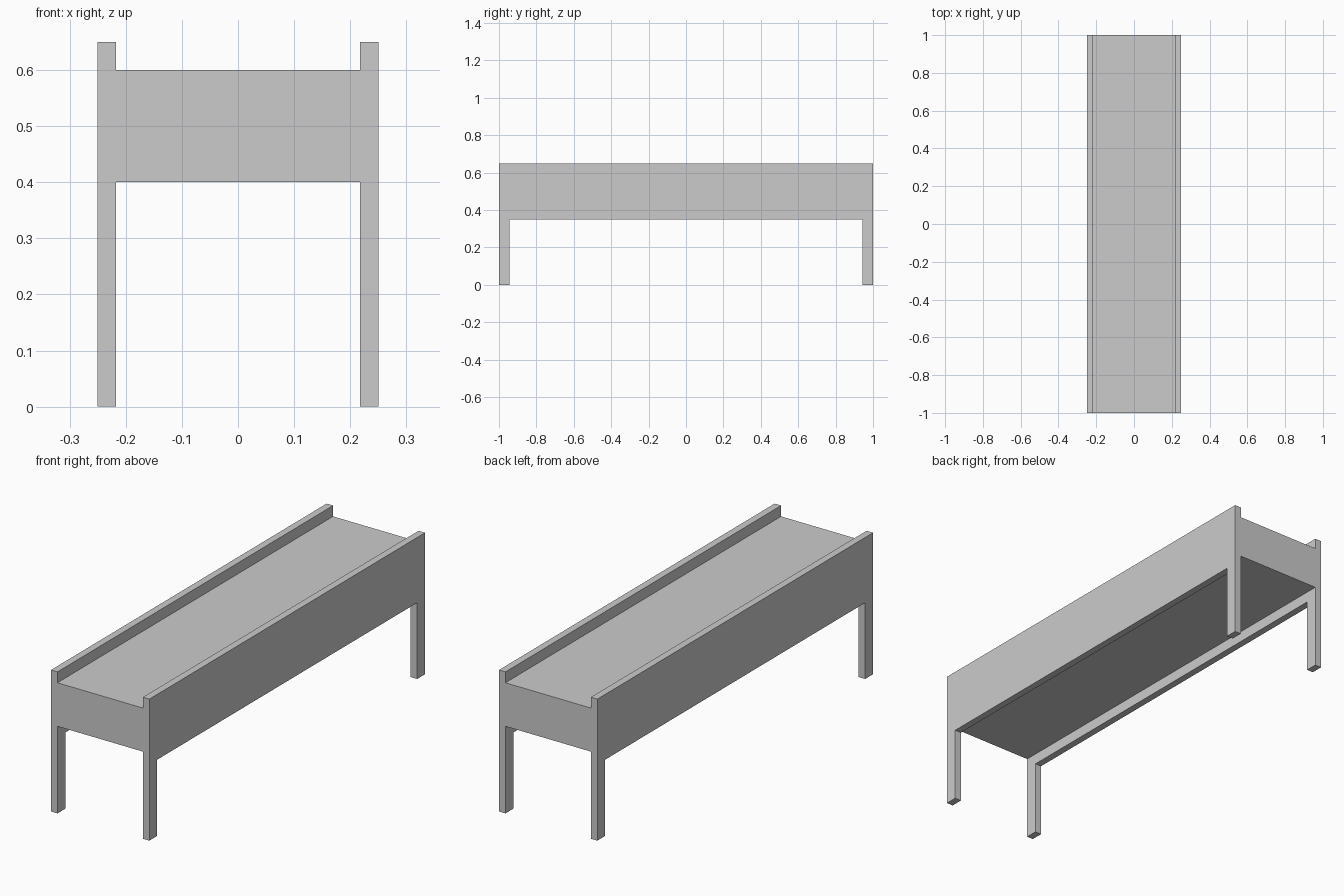
import bpy
import bmesh

if "Cube" in bpy.data.objects:
    bpy.data.objects.remove(bpy.data.objects["Cube"])

HALF_W, HALF_L = 0.25, 1.0      # overall half width and half length
THICK = 0.033                   # side board thickness
LEG = 0.057                     # leg width along the length
APRON, TOP = 0.35, 0.65         # side board bottom and top
BED_LOW, BED_HIGH = 0.40, 0.60  # bed slab bottom and top


def extrude_x(name, profile, x0, x1):
    """Extrude a (y, z) outline from x0 to x1."""
    bm = bmesh.new()
    face = bm.faces.new([bm.verts.new((x0, y, z)) for y, z in profile])
    moved = bmesh.ops.extrude_face_region(bm, geom=[face])["geom"]
    verts = [v for v in moved if isinstance(v, bmesh.types.BMVert)]
    bmesh.ops.translate(bm, vec=(x1 - x0, 0, 0), verts=verts)
    bmesh.ops.recalc_face_normals(bm, faces=bm.faces)
    mesh = bpy.data.meshes.new(name)
    bm.to_mesh(mesh)
    bm.free()
    obj = bpy.data.objects.new(name, mesh)
    bpy.context.collection.objects.link(obj)
    return obj


# Side boards, each cut in one piece with its two legs
inner = HALF_L - LEG
side_profile = [(-HALF_L, 0), (-inner, 0), (-inner, APRON), (inner, APRON),
                (inner, 0), (HALF_L, 0), (HALF_L, TOP), (-HALF_L, TOP)]
for label, x in (("left", -HALF_W), ("right", HALF_W - THICK)):
    extrude_x(f"{label}_side_with_legs", side_profile, x, x + THICK)

# Thick bed slab between the side boards
bed_profile = [(-HALF_L, BED_LOW), (HALF_L, BED_LOW),
               (HALF_L, BED_HIGH), (-HALF_L, BED_HIGH)]
extrude_x("bed", bed_profile, -HALF_W + THICK, HALF_W - THICK)
